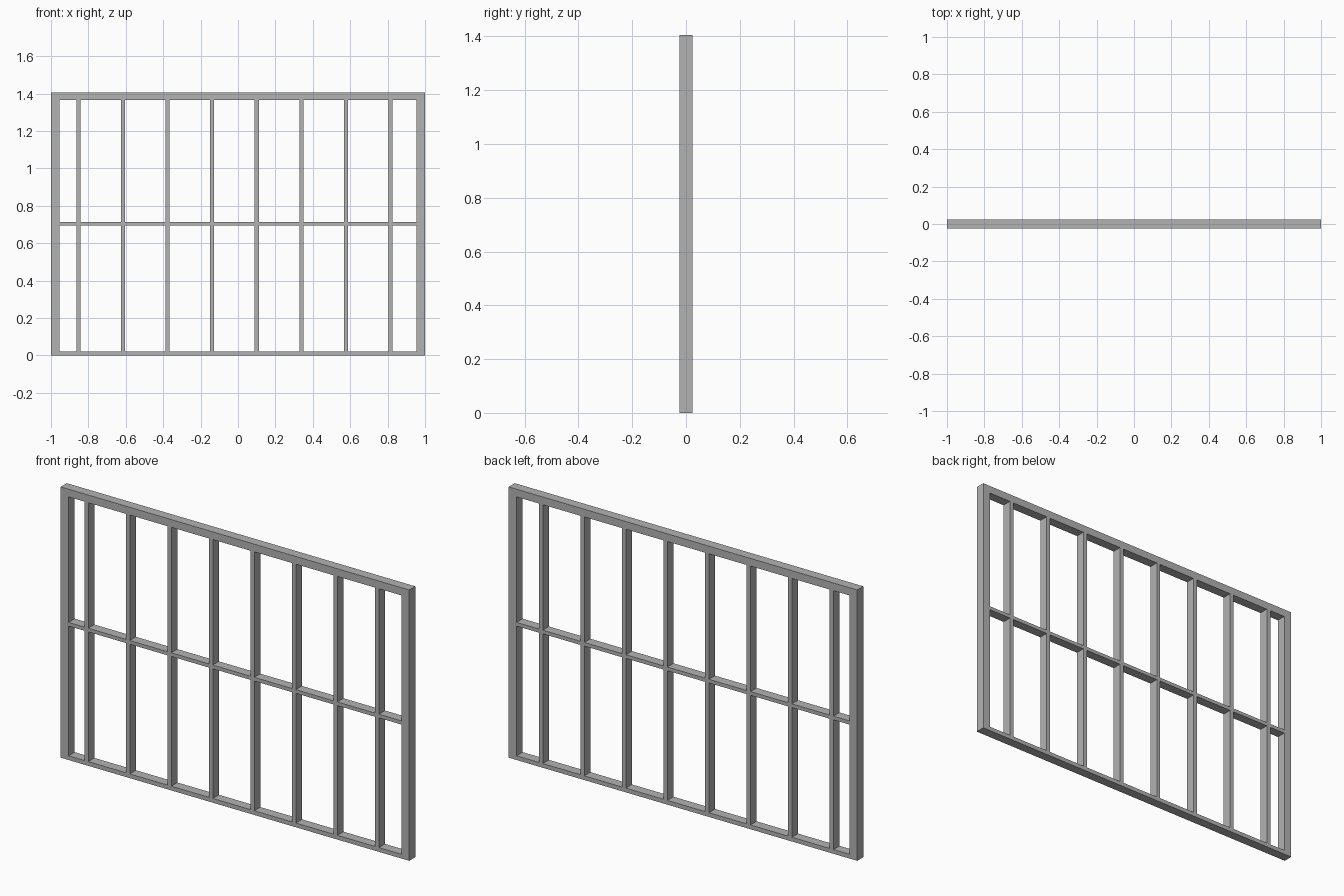
import bpy

cube = bpy.data.objects.get("Cube")
if cube:
    bpy.data.objects.remove(cube, do_unlink=True)

HEIGHT, DEPTH = 1.405, 0.05
POST, TOP, BAR = 0.045, 0.04, 0.022

grey = bpy.data.materials.new("plain_grey")
grey.use_nodes = True
colour = (0.45, 0.45, 0.45, 1)
grey.diffuse_color = colour
grey.node_tree.nodes["Principled BSDF"].inputs["Base Color"].default_value = colour


def beam(name, x0, x1, z0, z1):
    """Box spanning the given x and z ranges, at the full frame depth."""
    bpy.ops.mesh.primitive_cube_add(size=1, location=((x0 + x1) / 2, 0, (z0 + z1) / 2))
    ob = bpy.context.object
    ob.name = name
    ob.scale = (x1 - x0, DEPTH, z1 - z0)
    bpy.ops.object.transform_apply(location=False, rotation=False, scale=True)
    ob.data.materials.append(grey)


# Outer frame
inner = 1 - POST
beam("right_post", -1, -inner, 0, HEIGHT)
beam("left_post", inner, 1, 0, HEIGHT)
beam("top_rail", -inner, inner, HEIGHT - TOP, HEIGHT)
beam("bottom_rail", -inner, inner, 0, BAR)

# Evenly spaced studs, with the middle rail fitted between them
mid_low, mid_high = 0.695, 0.714
edge = -inner
for i in range(8):
    x = -0.853 + i * 0.2383
    beam(f"stud_{i + 1}", x - BAR / 2, x + BAR / 2, BAR, HEIGHT - TOP)
    beam(f"middle_rail_{i + 1}", edge, x - BAR / 2, mid_low, mid_high)
    edge = x + BAR / 2
beam("middle_rail_end", edge, inner, mid_low, mid_high)
